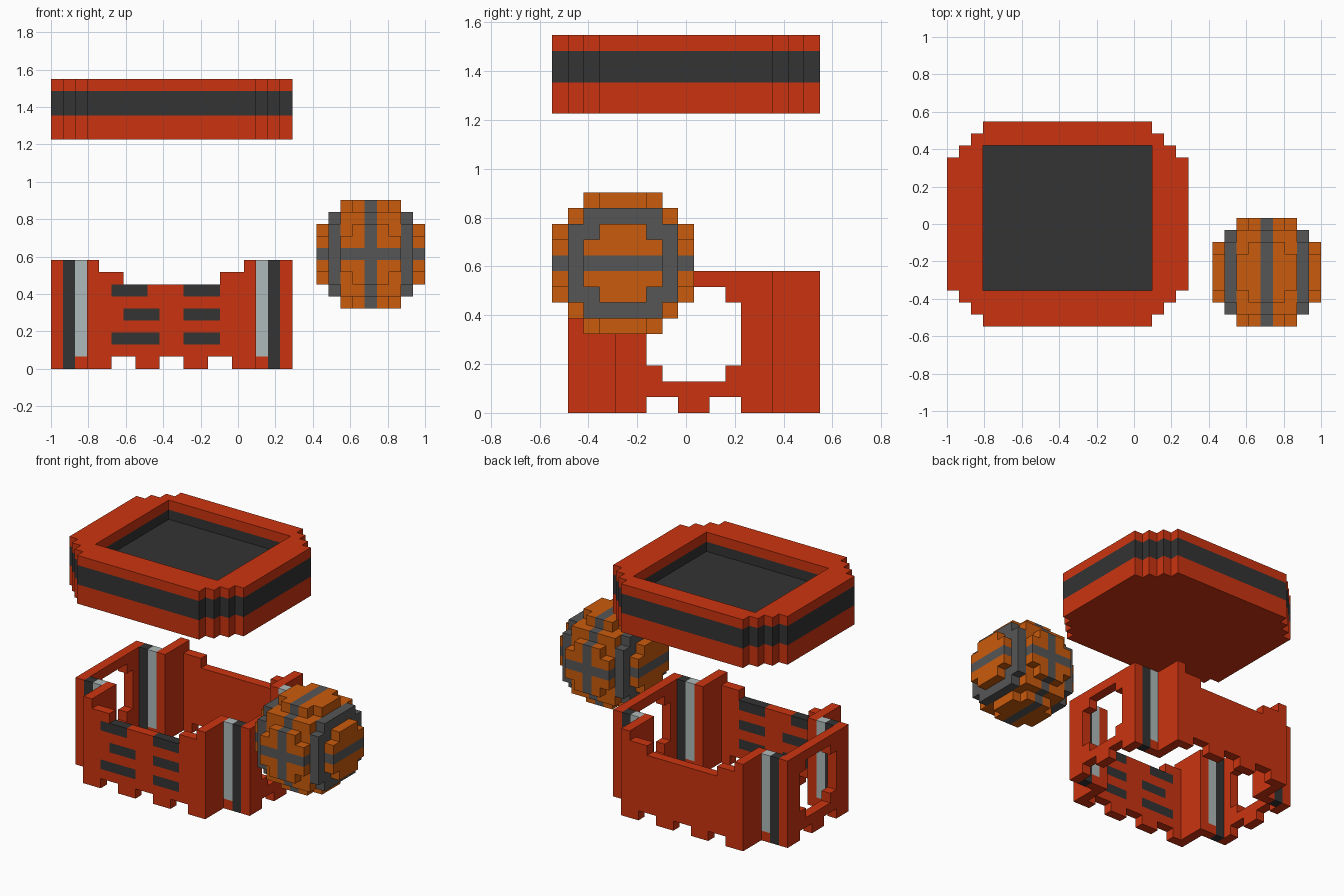
import bpy, bmesh

if "Cube" in bpy.data.objects:
    bpy.data.objects.remove(bpy.data.objects["Cube"])

U = 2 / 31                                   # one block; model is 31 x 17 x 24 blocks
ORIGIN = (-1.0, -8.5 * U, 0.0)

COLOURS = {
    "red": (0.60, 0.034, 0.005), "charcoal": (0.033, 0.033, 0.033),
    "silver": (0.43, 0.49, 0.49), "orange": (0.59, 0.105, 0.004),
    "grey": (0.093, 0.093, 0.093),
}
MATS = {}
for name, rgb in COLOURS.items():
    MATS[name] = bpy.data.materials.new(name)
    MATS[name].diffuse_color = (*rgb, 1)

# for each face direction, the four corners counter-clockwise from outside
SIDES = {
    (1, 0, 0): ((1, 0, 0), (1, 1, 0), (1, 1, 1), (1, 0, 1)),
    (-1, 0, 0): ((0, 0, 0), (0, 0, 1), (0, 1, 1), (0, 1, 0)),
    (0, 1, 0): ((0, 1, 0), (0, 1, 1), (1, 1, 1), (1, 1, 0)),
    (0, -1, 0): ((0, 0, 0), (1, 0, 0), (1, 0, 1), (0, 0, 1)),
    (0, 0, 1): ((0, 0, 1), (1, 0, 1), (1, 1, 1), (0, 1, 1)),
    (0, 0, -1): ((0, 0, 0), (0, 1, 0), (1, 1, 0), (1, 0, 0)),
}


def fill(blocks, xs, ys, zs, colour):
    """Fill inclusive block ranges with a colour; None removes blocks."""
    for x in range(xs[0], xs[1] + 1):
        for y in range(ys[0], ys[1] + 1):
            for z in range(zs[0], zs[1] + 1):
                if colour:
                    blocks[x, y, z] = colour
                else:
                    blocks.pop((x, y, z), None)


def build(name, blocks):
    """Make an object from the outer faces of a set of blocks."""
    bm = bmesh.new()
    verts = {}
    used = sorted(set(blocks.values()))

    def vert(p):
        if p not in verts:
            verts[p] = bm.verts.new([o + c * U for o, c in zip(ORIGIN, p)])
        return verts[p]

    for (x, y, z), colour in blocks.items():
        for (dx, dy, dz), corners in SIDES.items():
            if (x + dx, y + dy, z + dz) not in blocks:
                face = bm.faces.new([vert((x + a, y + b, z + c)) for a, b, c in corners])
                face.material_index = used.index(colour)
    mesh = bpy.data.meshes.new(name)
    bm.to_mesh(mesh)
    bm.free()
    for c in used:
        mesh.materials.append(MATS[c])
    bpy.context.collection.objects.link(bpy.data.objects.new(name, mesh))


# Sleeveless shirt: bowed-out front and back panels, side walls with arm holes
shirt = {}
for y in (1, 16):
    fill(shirt, (3, 16), (y, y), (0, 8), "red")
    fill(shirt, (4, 15), (y, y), (8, 8), None)       # stepped neckline
    fill(shirt, (6, 13), (y, y), (7, 7), None)
    for x in (5, 9, 13):                             # hem notches
        fill(shirt, (x, x + 1), (y, y), (0, 0), None)
for side in (0, 19):
    inner = 3 if side == 0 else 16
    step = 1 if side == 0 else -1
    fill(shirt, (side, side), (4, 13), (0, 8), "red")
    fill(shirt, (side, side), (6, 11), (3, 6), None)     # arm hole
    fill(shirt, (side, side), (7, 10), (2, 7), None)
    for y in (6, 10):
        fill(shirt, (side, side), (y, y + 1), (0, 0), None)
    for ya, yb, stripe_y in ((1, 4, 4), (13, 16, 13)):
        fill(shirt, (inner, inner), (ya, yb), (0, 8), "red")   # returns
        a, b = side + step, side + 2 * step                    # seam stripes
        fill(shirt, (a, a), (stripe_y, stripe_y), (0, 8), "charcoal")
        fill(shirt, (b, b), (stripe_y, stripe_y), (0, 0), "red")
        fill(shirt, (b, b), (stripe_y, stripe_y), (1, 8), "silver")
# plain chest bars
for xa, xb, z in ((5, 7, 6), (6, 8, 4), (5, 8, 2), (11, 13, 6), (11, 13, 4), (11, 13, 2)):
    fill(shirt, (xa, xb), (1, 1), (z, z), "charcoal")
build("shirt", shirt)

# Floating lid: stepped corners, dark band, sunken dark top
lid = {}
for y in range(17):
    inset = max(0, 3 - min(y, 16 - y))
    for za, zb, colour in ((19, 20, "red"), (21, 22, "charcoal"), (23, 23, "red")):
        fill(lid, (inset, 19 - inset), (y, y), (za, zb), colour)
fill(lid, (3, 16), (3, 14), (22, 23), None)
build("lid", lid)

# Ball: blocky sphere with grey seams
ball = {}
R = range(-4, 5)
for x in R:
    for y in R:
        for z in R:
            if x * x + y * y + z * z <= 23:
                seam = x in (-3, 0, 3) or z == 0
                ball[26 + x, 4 + y, 9 + z] = "grey" if seam else "orange"
build("ball", ball)

for m in bpy.data.materials:
    if m.users and not m.is_grease_pencil:
        m.use_nodes = True
        m.node_tree.nodes["Principled BSDF"].inputs["Base Color"].default_value = m.diffuse_color
